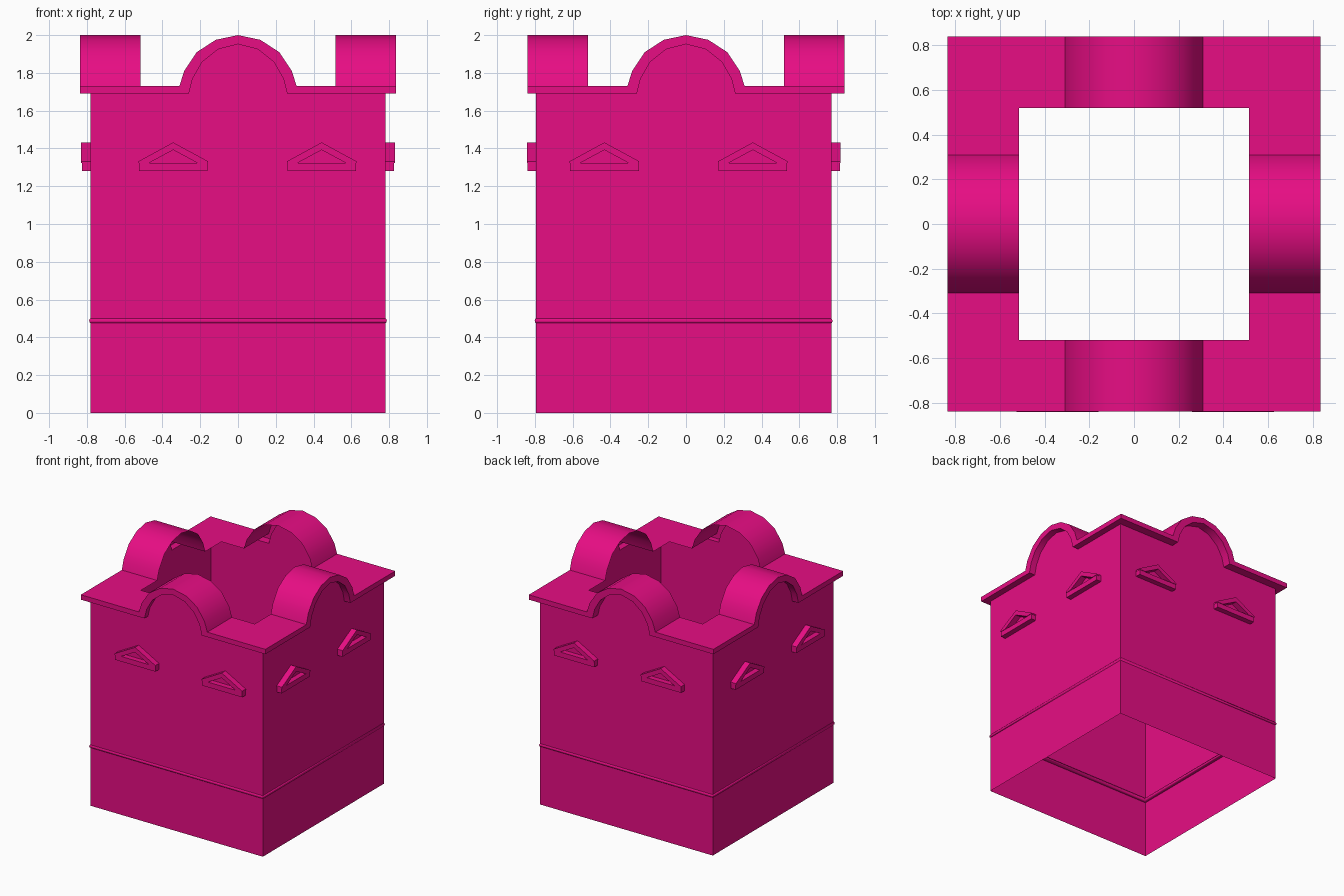
import bpy, bmesh, math

if "Cube" in bpy.data.objects:
    bpy.data.objects.remove(bpy.data.objects["Cube"])

mat = bpy.data.materials.new("magenta")
mat.diffuse_color = (0.8, 0.004, 0.23, 1)
mat.use_nodes = True
mat.node_tree.nodes["Principled BSDF"].inputs["Base Color"].default_value = mat.diffuse_color


def finish(bm, name, smooth=None):
    bmesh.ops.remove_doubles(bm, verts=bm.verts, dist=0.0005)
    bmesh.ops.recalc_face_normals(bm, faces=bm.faces)
    me = bpy.data.meshes.new(name)
    bm.to_mesh(me)
    bm.free()
    me.materials.append(mat)
    ob = bpy.data.objects.new(name, me)
    bpy.context.collection.objects.link(ob)
    if smooth:
        bpy.ops.object.select_all(action='DESELECT')
        ob.select_set(True)
        bpy.context.view_layer.objects.active = ob
        bpy.ops.object.shade_smooth_by_angle(angle=math.radians(smooth))
    return ob


def mirrored(half):
    return half + [(-u, z) for u, z in reversed(half[:-1])]


# Arched skyline: upper and lower edge of the cornice lip
UPPER = mirrored([(-0.31, 1.73), (-0.285, 1.81), (-0.218, 1.91), (-0.118, 1.975), (0, 2.0)])
LOWER = mirrored([(-0.26, 1.69), (-0.24, 1.77), (-0.19, 1.857), (-0.105, 1.925), (0, 1.952)])

# Plan rectangles: x0, x1, y0, y1
OPENING = (-0.515, 0.515, -0.52, 0.52)
EAVES = (-0.836, 0.836, -0.84, 0.84)
WALL = (-0.782, 0.782, -0.795, 0.77)


def side_row(rect, profile, side):
    """Skyline points along one side of a plan rectangle, corner to corner."""
    x0, x1, y0, y1 = rect
    lo, hi = (x0, x1) if side in ("front", "back") else (y0, y1)
    z = profile[0][1]
    pts = [(lo, z)] + profile + [(hi, z)]
    d = {"front": y0, "back": y1, "left": x0, "right": x1}[side]
    if side in ("front", "back"):
        return [(u, d, z) for u, z in pts]
    return [(d, u, z) for u, z in pts]


SIDES = ("front", "right", "back", "left")

# Roof: arched sheet, front lip and soffit back to the wall
bm = bmesh.new()
for s in SIDES:
    rows = [side_row(OPENING, UPPER, s), side_row(EAVES, UPPER, s),
            side_row(EAVES, LOWER, s), side_row(WALL, LOWER, s)]
    rows = [[bm.verts.new(p) for p in r] for r in rows]
    for a, b in zip(rows, rows[1:]):
        for i in range(len(a) - 1):
            bm.faces.new((a[i], a[i + 1], b[i + 1], b[i]))
finish(bm, "arched_roof", 40)

# Walls: open shell whose top edges fill the arches
bm = bmesh.new()
for s in SIDES:
    top = side_row(WALL, LOWER, s)
    pts = top + [(*top[-1][:2], 0), (*top[0][:2], 0)]
    bm.faces.new([bm.verts.new(p) for p in pts])
finish(bm, "walls")

# String course: round bead running around the walls
bm = bmesh.new()
loops = []
for k in range(10):
    a = math.tau * k / 10
    o, z = -0.011 + 0.017 * math.cos(a), 0.487 + 0.017 * math.sin(a)
    x0, x1, y0, y1 = WALL
    loops.append([bm.verts.new(p) for p in (
        (x0 - o, y0 - o, z), (x1 + o, y0 - o, z), (x1 + o, y1 + o, z), (x0 - o, y1 + o, z))])
for k in range(10):
    a, b = loops[k], loops[(k + 1) % 10]
    for i in range(4):
        j = (i + 1) % 4
        bm.faces.new((a[i], a[j], b[j], b[i]))
finish(bm, "string_course", 50)

# Window pediments: base bar and raking frame, two on each side
BASE = [(-0.182, 1.28), (0.182, 1.28), (0.182, 1.322), (-0.182, 1.322)]
RAKE = [(-0.184, 1.322), (-0.13, 1.322), (0, 1.392), (0.13, 1.322),
        (0.184, 1.322), (0.184, 1.332), (0, 1.432), (-0.184, 1.332)]


def prism(bm, outline, centre, side, depth):
    x0, x1, y0, y1 = WALL
    d, sign = {"front": (y0, -1), "back": (y1, 1), "left": (x0, -1), "right": (x1, 1)}[side]

    def ring(v):
        if side in ("front", "back"):
            return [bm.verts.new((centre + u, v, z)) for u, z in outline]
        return [bm.verts.new((v, centre + u, z)) for u, z in outline]
    back, front = ring(d), ring(d + sign * depth)
    bm.faces.new(front)
    n = len(outline)
    for i in range(n):
        j = (i + 1) % n
        bm.faces.new((back[i], back[j], front[j], front[i]))


for s in SIDES:
    for c in ((-0.343, 0.443) if s in ("front", "back") else (-0.432, 0.354)):
        for name, outline, depth in (("pediment_base", BASE, 0.044), ("pediment_rake", RAKE, 0.048)):
            bm = bmesh.new()
            prism(bm, outline, c, s, depth)
            finish(bm, f"{s}_{name}")
